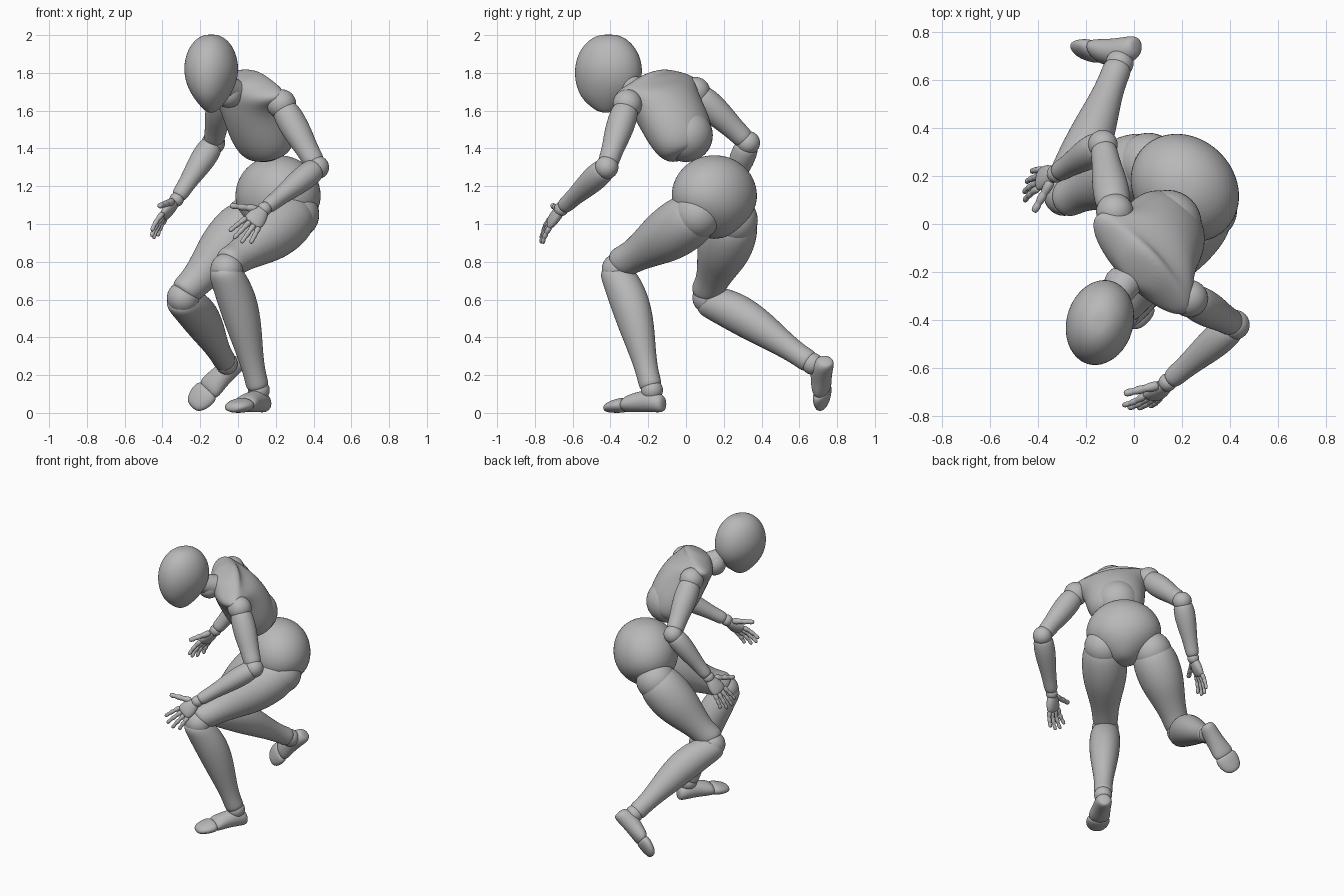
import bpy, bmesh, math
from mathutils import Vector as V, Matrix

cube = bpy.data.objects.get("Cube")
if cube:
    bpy.data.objects.remove(cube, do_unlink=True)

grey = bpy.data.materials.new("matte_grey")
grey.use_nodes = True
grey.diffuse_color = (0.48, 0.48, 0.48, 1)
grey.node_tree.nodes["Principled BSDF"].inputs["Base Color"].default_value = (0.48, 0.48, 0.48, 1)


def finish(name, bm, subdiv=0):
    bmesh.ops.recalc_face_normals(bm, faces=bm.faces)
    for f in bm.faces:
        f.smooth = True
    mesh = bpy.data.meshes.new(name)
    bm.to_mesh(mesh)
    bm.free()
    mesh.materials.append(grey)
    ob = bpy.data.objects.new(name, mesh)
    bpy.context.scene.collection.objects.link(ob)
    if subdiv:
        mod = ob.modifiers.new("smooth", "SUBSURF")
        mod.levels = mod.render_levels = subdiv
    return ob


def loft(name, rings, side, front, segs=16, subdiv=2):
    """Skin elliptical rings (centre, half width, half depth)."""
    bm = bmesh.new()
    loops = []
    for c, rx, ry in rings:
        angles = [2 * math.pi * i / segs for i in range(segs)]
        loops.append([bm.verts.new(c + side * rx * math.cos(a) + front * ry * math.sin(a))
                      for a in angles])
    for lo, hi in zip(loops, loops[1:]):
        for i in range(segs):
            j = (i + 1) % segs
            bm.faces.new((lo[i], lo[j], hi[j], hi[i]))
    bm.faces.new(loops[0])
    bm.faces.new(loops[-1])
    return finish(name, bm, subdiv)


def ball(name, centre, r):
    bm = bmesh.new()
    bmesh.ops.create_uvsphere(bm, u_segments=32, v_segments=20, radius=r,
                              matrix=Matrix.Translation(centre))
    return finish(name, bm)


def frame(axis, hint):
    """Side and front vectors square to an axis."""
    axis = axis.normalized()
    front = (hint - axis * hint.dot(axis)).normalized()
    return axis.cross(front), front


def limb(name, a, b, hint, profile):
    """Limb segment; profile rows are (position, half width, half depth, forward shift)."""
    side, front = frame(b - a, hint)
    loft(name, [(a.lerp(b, t) + front * o, w, d) for t, w, d, o in profile], side, front)


# Head: egg tapering to the chin
head_side, head_front = frame(V((0, 0, 1)), V((-0.28, -0.96, 0)))
HEAD = [(2.003, .025, .032, -.41), (1.993, .058, .075, -.41), (1.96, .1, .124, -.41),
        (1.9, .132, .168, -.41), (1.82, .146, .187, -.41), (1.74, .13, .178, -.412),
        (1.67, .092, .138, -.424), (1.625, .056, .085, -.428), (1.588, .022, .035, -.425)]
loft("head", [(V((-.142, y, z)), w, d) for z, w, d, y in HEAD], head_side, head_front, 20)

# Neck
ball("neck_ball", V((-.05, -.25, 1.69)), .075)
limb("neck", V((.02, -.17, 1.68)), V((-.1, -.33, 1.74)), V((0, 0, 1)),
     [(0, .08, .07, 0), (.3, .075, .07, 0), (.7, .065, .065, 0), (1, .06, .06, 0)])

# Chest, turned and leaning forward, flaring to caps over the shoulders
shoulders = {"left": V((.23, -.31, 1.635)), "right": V((-.08, .05, 1.70))}
chest_mid = V((.065, -.13, 1.685))
up = V((-.24, -.4, .89)).normalized()
back, across = frame(up, V((.66, -.745, -.08)))
if back.y < 0:
    back = -back
CHEST = [(-.365, .1, .09, .01), (-.34, .155, .125, .01), (-.27, .186, .152, .01),
         (-.18, .197, .162, .008), (-.08, .205, .158, .002), (-.01, .235, .142, -.008),
         (.04, .292, .116, -.028), (.075, .272, .1, -.03), (.1, .165, .095, -.015),
         (.13, .08, .07, -.02)]
loft("chest", [(chest_mid + up * h + back * o, w, d) for h, w, d, o in CHEST],
     across, back, 20)
ball("abdomen", V((.14, 0, 1.47)), .142)

# Pelvis
pelvis_mid = V((.212, .15, 1.142))
pelvis_side, pelvis_front = V((.707, -.707, 0)), V((-.707, -.707, 0))
PELVIS = [(.222, .04, .035), (.203, .11, .1), (.155, .185, .165), (.08, .238, .205),
          (-.01, .254, .216), (-.095, .215, .195), (-.17, .125, .135), (-.222, .05, .055)]
loft("pelvis", [(pelvis_mid + V((0, 0, h)), w, d) for h, w, d in PELVIS],
     pelvis_side, pelvis_front, 20)

# Limb profiles shared by both sides
UPPER_ARM = [(.02, .04, .04, 0), (.06, .07, .07, 0), (.25, .078, .08, 0), (.5, .072, .075, 0),
             (.75, .056, .06, 0), (.92, .058, .06, 0), (.97, .04, .04, 0)]
FOREARM = [(.02, .045, .045, 0), (.05, .065, .065, 0), (.25, .072, .07, 0), (.5, .06, .058, 0),
           (.75, .046, .044, 0), (.93, .046, .044, 0), (.97, .03, .03, 0)]
THIGH = [(-.08, .07, .07, 0), (-.03, .13, .13, 0), (.14, .154, .154, 0), (.38, .147, .15, 0),
         (.6, .112, .115, .005), (.8, .086, .086, .01), (.93, .086, .09, .02),
         (1, .065, .065, .03)]
SHIN = [(-.05, .05, .05, .03), (0, .09, .085, .02), (.1, .098, .1, 0), (.28, .104, .11, -.018),
        (.5, .092, .098, -.018), (.75, .064, .067, -.006), (.9, .06, .06, 0),
        (.97, .062, .064, 0), (.99, .04, .04, 0)]


def finger(name, points, r):
    """Finger: three slightly waisted joints along a bent path."""
    side, front = frame(points[-1] - points[0], V((.3, .5, .8)))
    rings = []
    for a, b in zip(points, points[1:]):
        rings += [(a.lerp(b, t), r * k, r * k) for t, k in ((.06, .75), (.25, 1.08), (.85, .95))]
        r *= .88
    rings.append((points[-1], r * .6, r * .6))
    loft(name, rings, side, front, 8, 1)


def hand(which, wrist, fwd, thumb_dir):
    fwd = fwd.normalized()
    palm_normal, lat = frame(fwd, thumb_dir)
    if palm_normal.z > 0:
        palm_normal = -palm_normal
    ball(which + "_wrist_ball", wrist, .038)
    rows = [(.0, .026, .022), (.02, .038, .03), (.06, .055, .031), (.105, .058, .026),
            (.128, .045, .016)]
    loft(which + "_palm", [(wrist + fwd * t, w, d) for t, w, d in rows], lat, palm_normal, 12)
    for i, label in enumerate(("index", "middle", "ring", "little")):
        s = 1.5 - i
        length = (.125, .137, .13, .105)[i]
        base = wrist + fwd * (.114 - .004 * abs(s)) + lat * s * .027
        aim = (fwd + lat * s * .14).normalized()
        pts = [base + aim * length * t + palm_normal * length * c
               for t, c in ((0, 0), (.4, .02), (.72, .08), (1, .17))]
        finger(which + "_" + label + "_finger", pts, .0165)
    root = wrist + fwd * .025 + lat * .025
    tip = wrist + fwd * .115 + lat * .15
    finger(which + "_thumb", [root, root.lerp(tip, .4), root.lerp(tip, .72), tip], .022)


def foot(which, ankle, fwd, hint):
    """Foot and toe pieces laid out from the ankle."""
    fwd = fwd.normalized()
    side, rise = frame(fwd, hint)

    def piece(name, rows):
        loft(name, [(ankle + fwd * t + rise * h, w, d) for t, h, w, d in rows], side, rise)

    ball(which + "_ankle_ball", ankle, .058)
    piece(which + "_foot", [(-.075, -.075, .025, .03), (-.06, -.07, .05, .05),
                            (0, -.055, .058, .062), (.07, -.06, .06, .056),
                            (.14, -.07, .074, .048), (.175, -.08, .062, .033)])
    piece(which + "_toes", [(.15, -.08, .06, .03), (.175, -.078, .078, .042),
                            (.22, -.084, .077, .037), (.262, -.09, .06, .029),
                            (.285, -.095, .032, .016)])


# Arms: elbow, wrist, hand direction, thumb direction
ARMS = {"left": (V((.42, -.42, 1.3)), V((.14, -.66, 1.08)), V((-.57, -.53, -.66)), V((-.78, .08, .6))),
        "right": (V((-.13, .33, 1.43)), V((-.325, .21, 1.13)), V((-.6, -.2, -.78)), V((-.25, -.95, .25)))}
for which, (elbow, wrist, fwd, thumb) in ARMS.items():
    shoulder = shoulders[which]
    ball(which + "_shoulder_ball", shoulder, .078)
    limb(which + "_upper_arm", shoulder, elbow, back, UPPER_ARM)
    ball(which + "_elbow_ball", elbow, .062)
    limb(which + "_forearm", elbow, wrist, back, FOREARM)
    hand(which, wrist, fwd, thumb)

# Legs: hip, knee, ankle, foot direction, foot upward direction
LEGS = {"left": (V((.3, .06, 1.05)), V((-.06, -.36, .76)), V((.11, -.18, .12)),
                 V((-.5, -.86, 0)), V((0, 0, 1))),
        "right": (V((.06, .25, 1.02)), V((-.29, .12, .61)), V((-.06, .67, .26)),
                  V((-.74, -.1, -.67)), V((-.3, -.9, .4)))}
for which, (hip, knee, ankle, fwd, rise) in LEGS.items():
    bend = knee - (hip + ankle) / 2
    ball(which + "_hip_ball", hip, .13)
    limb(which + "_thigh", hip, knee, bend, THIGH)
    ball(which + "_knee_ball", knee, .086)
    limb(which + "_shin", knee, ankle, bend, SHIN)
    foot(which, ankle, fwd, rise)
